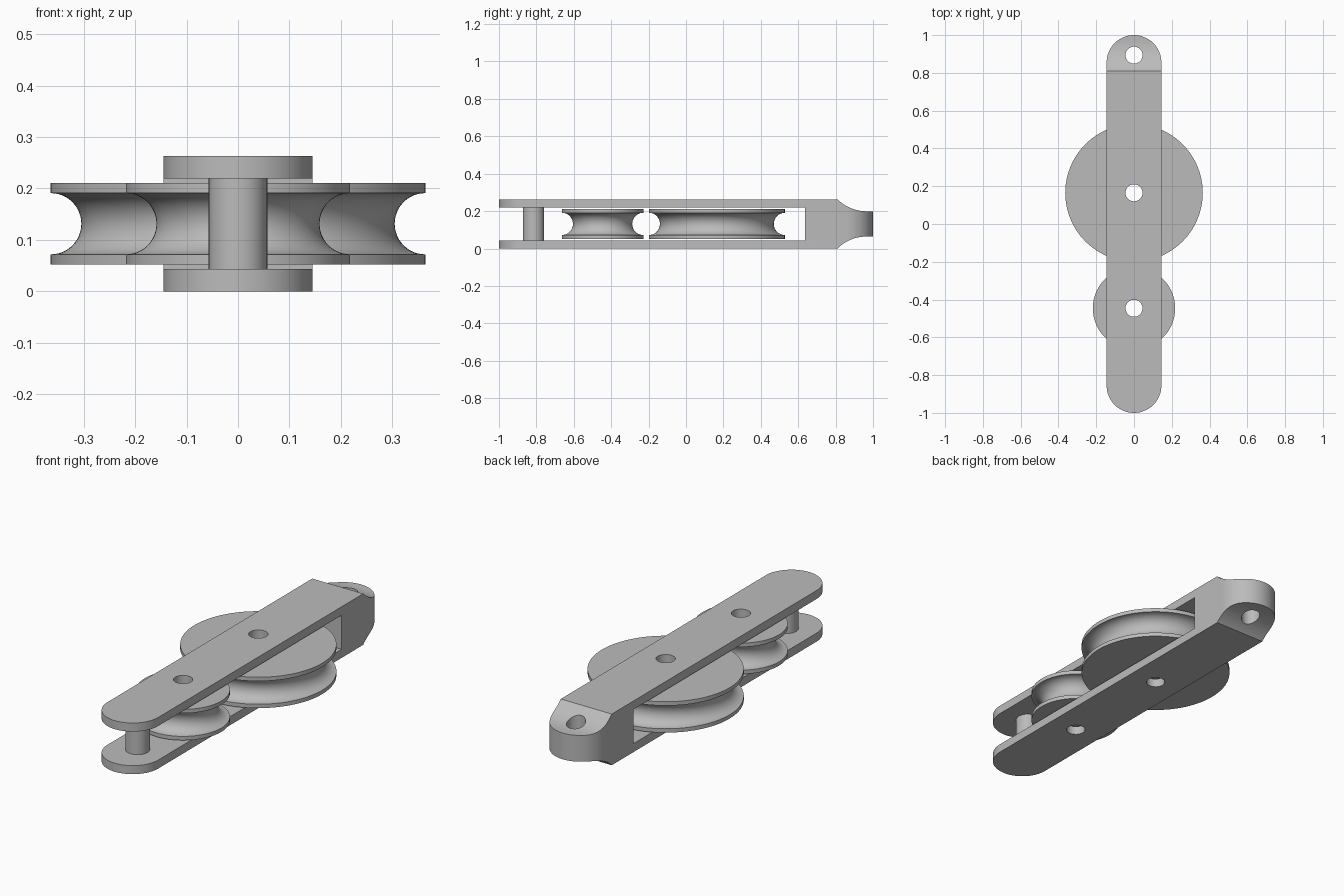
import bpy, bmesh, math
from mathutils import Vector

if "Cube" in bpy.data.objects:
    bpy.data.objects.remove(bpy.data.objects["Cube"], do_unlink=True)

HEIGHT = 0.263
MID = HEIGHT / 2
PLATE = 0.044
HALF_W = 0.145
HOLE_R = 0.045
BIG_Y, SMALL_Y, EYE_Y = 0.165, -0.446, 0.894

steel = bpy.data.materials.new("plain grey")
steel.use_nodes = True
grey = (0.5, 0.5, 0.5, 1)
steel.diffuse_color = grey
steel.node_tree.nodes["Principled BSDF"].inputs["Base Color"].default_value = grey


def finish(bm, name):
    """Turn a bmesh into a grey object."""
    bmesh.ops.recalc_face_normals(bm, faces=bm.faces)
    mesh = bpy.data.meshes.new(name)
    bm.to_mesh(mesh)
    bm.free()
    mesh.materials.append(steel)
    obj = bpy.data.objects.new(name, mesh)
    bpy.context.collection.objects.link(obj)
    return obj


def smooth(obj):
    bpy.ops.object.select_all(action="DESELECT")
    obj.select_set(True)
    bpy.context.view_layer.objects.active = obj
    bpy.ops.object.shade_smooth_by_angle(angle=math.radians(30))


def prism(name, points, offset):
    """Extrude a closed outline along an offset."""
    bm = bmesh.new()
    face = bm.faces.new([bm.verts.new(p) for p in points])
    new = bmesh.ops.extrude_face_region(bm, geom=[face], use_keep_orig=True)["geom"]
    verts = [v for v in new if isinstance(v, bmesh.types.BMVert)]
    bmesh.ops.translate(bm, verts=verts, vec=offset)
    return finish(bm, name)


def cylinder(name, y, radius, z0, z1, segments=64):
    ring = [(radius * math.cos(a), y + radius * math.sin(a), z0)
            for a in (math.tau * i / segments for i in range(segments))]
    return prism(name, ring, Vector((0, 0, z1 - z0)))


def combine(obj, tool, operation):
    """Apply a boolean and discard the tool."""
    mod = obj.modifiers.new("cut", "BOOLEAN")
    mod.object, mod.operation, mod.solver = tool, operation, "EXACT"
    bpy.context.view_layer.objects.active = obj
    bpy.ops.object.modifier_apply(modifier=mod.name)
    bpy.data.objects.remove(tool, do_unlink=True)


def sheave(name, y, radius):
    """Grooved wheel with a bored centre."""
    z0, z1, rim = 0.052, 0.211, 0.02
    groove = (z1 - z0) / 2 - rim
    profile = [(HOLE_R, z0), (radius, z0)]
    for i in range(25):
        a = math.pi * i / 24
        profile.append((radius - groove * math.sin(a), MID - groove * math.cos(a)))
    profile += [(radius, z1), (HOLE_R, z1)]
    bm = bmesh.new()
    verts = [bm.verts.new((r, y, z)) for r, z in profile]
    edges = [bm.edges.new((a, b)) for a, b in zip(verts, verts[1:] + verts[:1])]
    bmesh.ops.spin(bm, geom=verts + edges, cent=(0, y, 0), axis=(0, 0, 1),
                   angle=math.tau, steps=96)
    bmesh.ops.remove_doubles(bm, verts=bm.verts, dist=1e-5)
    smooth(finish(bm, name))


# Frame side profile: two plates joined by a block with a scooped tail
SCOOP_Y, FLAT_Y, TAIL_Z = 0.81, 0.965, 0.199
run, drop = FLAT_Y - SCOOP_Y, HEIGHT - TAIL_Z
sweep = 2 * math.atan(drop / run)
arc_r = run / math.sin(sweep)
scoop = []
for i in range(17):
    a = sweep * (1 - i / 16)
    scoop.append((FLAT_Y - arc_r * math.sin(a), TAIL_Z + arc_r * (1 - math.cos(a))))
upper = scoop + [(1.1, TAIL_Z)]
lower = [(y, HEIGHT - z) for y, z in reversed(upper)]
outline = ([(-1.1, HEIGHT)] + upper + lower
           + [(-1.1, 0), (-1.1, PLATE), (0.635, PLATE),
              (0.635, HEIGHT - PLATE), (-1.1, HEIGHT - PLATE)])
frame = prism("frame", [(-0.3, y, z) for y, z in outline], Vector((0.6, 0, 0)))

# Round both ends of the frame
capsule = []
for i in range(66):
    a = math.pi * (i if i < 33 else i - 1) / 32
    cy = (1 - HALF_W) * (1 if i < 33 else -1)
    capsule.append((HALF_W * math.cos(a), cy + HALF_W * math.sin(a), -0.1))
combine(frame, prism("rounding_tool", capsule, Vector((0, 0, 0.5))), "INTERSECT")

# Axle holes and tail eye
for y in (BIG_Y, SMALL_Y, EYE_Y):
    combine(frame, cylinder("hole_tool", y, HOLE_R, -0.1, 0.4, 48), "DIFFERENCE")
smooth(frame)

# Wheels and the end pin
sheave("large_sheave", BIG_Y, 0.364)
sheave("small_sheave", SMALL_Y, 0.218)
smooth(cylinder("end_pin", -0.815, 0.057, PLATE, HEIGHT - PLATE))
